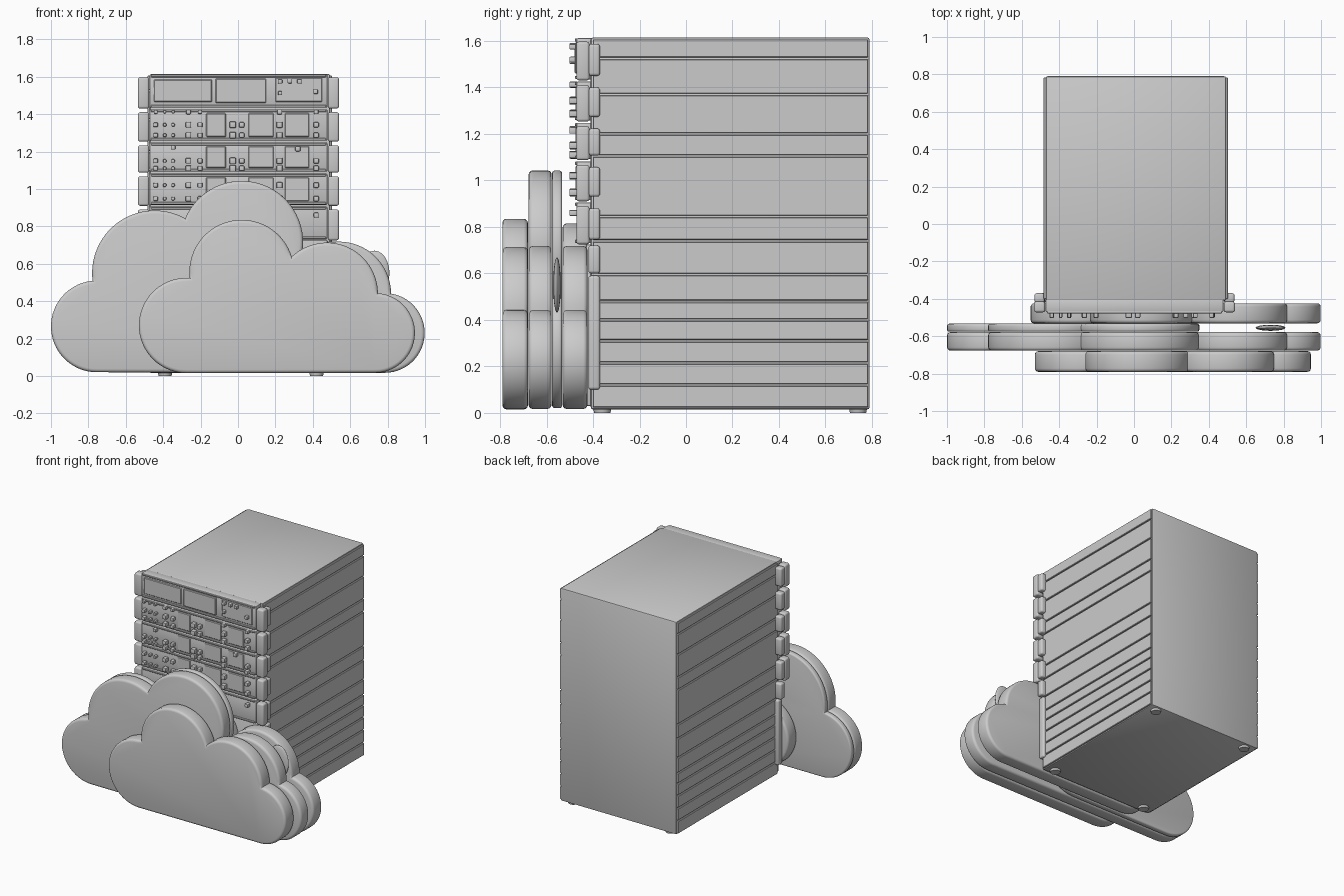
import bpy, bmesh, math
from mathutils import Vector

if "Cube" in bpy.data.objects:
    bpy.data.objects.remove(bpy.data.objects["Cube"])


def finish(bm, name):
    bmesh.ops.recalc_face_normals(bm, faces=bm.faces)
    me = bpy.data.meshes.new(name)
    bm.to_mesh(me)
    bm.free()
    ob = bpy.data.objects.new(name, me)
    bpy.context.collection.objects.link(ob)
    bpy.ops.object.select_all(action='DESELECT')
    ob.select_set(True)
    bpy.context.view_layer.objects.active = ob
    bpy.ops.object.shade_smooth_by_angle(angle=math.radians(35))
    return ob


def boxes(name, spans, bevel=0.006, seg=2):
    """One object holding bevelled boxes, each (x0, x1, y0, y1, z0, z1)."""
    bm = bmesh.new()
    for x0, x1, y0, y1, z0, z1 in spans:
        vs = bmesh.ops.create_cube(bm, size=1)['verts']
        for v in vs:
            v.co = Vector(((x0 + x1) / 2 + v.co.x * (x1 - x0),
                           (y0 + y1) / 2 + v.co.y * (y1 - y0),
                           (z0 + z1) / 2 + v.co.z * (z1 - z0)))
        if bevel:
            edges = list({e for v in vs for e in v.link_edges})
            bmesh.ops.bevel(bm, geom=edges, offset=bevel, segments=seg,
                            profile=0.5, affect='EDGES')
    return finish(bm, name)


def crossing(a, b):
    """Outer crossing point of two neighbouring lobes (x, z, radius)."""
    p, q = Vector(a[:2]), Vector(b[:2])
    d = (q - p).length
    u = (q - p) / d
    t = (d * d + a[2] ** 2 - b[2] ** 2) / (2 * d)
    return p + u * t + Vector((-u.y, u.x)) * math.sqrt(max(0, a[2] ** 2 - t * t))


def cloud(name, lobes, y0, y1, bevel=0.018, steps=28):
    """Flat-bottomed slab outlined by overlapping lobes, listed left to right."""
    joints = [Vector((lobes[0][0], lobes[0][1] - lobes[0][2]))]
    joints += [crossing(a, b) for a, b in zip(lobes, lobes[1:])]
    joints.append(Vector((lobes[-1][0], lobes[-1][1] - lobes[-1][2])))
    pts = []
    for (cx, cz, r), p, q in zip(lobes, joints, joints[1:]):
        a0 = math.atan2(p.y - cz, p.x - cx)
        a1 = math.atan2(q.y - cz, q.x - cx)
        sweep = (a0 - a1) % math.tau
        pts += [(cx + r * math.cos(a0 - sweep * i / steps),
                 cz + r * math.sin(a0 - sweep * i / steps)) for i in range(steps)]
    pts.append(tuple(joints[-1]))
    bm = bmesh.new()
    face = bm.faces.new([bm.verts.new((x, y0, z)) for x, z in pts])
    ext = bmesh.ops.extrude_face_region(bm, geom=[face], use_keep_orig=True)
    for g in ext['geom']:
        if isinstance(g, bmesh.types.BMVert):
            g.co.y = y1
    bmesh.ops.recalc_face_normals(bm, faces=bm.faces)
    # round only the front and back rims
    rims = [e for e in bm.edges if abs(e.verts[0].co.y - e.verts[1].co.y) < 1e-5]
    bmesh.ops.bevel(bm, geom=rims, offset=bevel, segments=3, profile=0.5,
                    affect='EDGES', clamp_overlap=False)
    return finish(bm, name)


# rack cabinet
boxes("cabinet", [(-0.472, 0.492, -0.41, 0.79, 0.015, 1.615)], 0.01)

# side cladding strips separated by grooves
seams = [0.02, 0.12, 0.215, 0.31, 0.40, 0.48, 0.595, 0.74, 0.845,
         1.105, 1.20, 1.37, 1.525, 1.61]
strips = []
for z0, z1 in zip(seams, seams[1:]):
    for x in (-0.474, 0.494):
        strips.append((x - 0.009, x + 0.009, -0.40, 0.783, z0 + 0.004, z1 - 0.004))
boxes("side_strips", strips, 0.003, 1)

# feet under the cabinet corners
bm = bmesh.new()
for x in (-0.39, 0.42):
    for y in (-0.36, 0.74):
        vs = bmesh.ops.create_cone(bm, cap_ends=True, segments=24, radius1=0.035,
                                   radius2=0.04, depth=0.025)['verts']
        bmesh.ops.translate(bm, verts=vs, vec=(x, y, 0.0125))
finish(bm, "feet")

# server units: faceplates, rims and mounting ears
units = [(1.435, 1.612), (1.258, 1.425), (1.092, 1.248), (0.915, 1.082), (0.73, 0.905)]
plates, rims, ears = [], [], []
for z0, z1 in units:
    plates.append((-0.472, 0.478, -0.47, -0.40, z0, z1))
    for z in (z0 + 0.008, z1 - 0.008):
        rims.append((-0.465, 0.47, -0.478, -0.46, z - 0.007, z + 0.007))
    for x0, x1 in ((-0.535, -0.475), (0.48, 0.54)):
        ears.append((x0, x1, -0.472, -0.415, z0 - 0.005, z1 - 0.015))
        ears.append((x0 + 0.003, x1 - 0.003, -0.42, -0.37, z0 + 0.015, z1 - 0.025))
for x0, x1 in ((-0.532, -0.475), (0.48, 0.537)):
    ears.append((x0, x1, -0.42, -0.37, 0.60, 0.72))
boxes("faceplates", plates, 0.006)
boxes("faceplate_rims", rims, 0.003, 1)
boxes("mounting_ears", ears, 0.012, 3)
boxes("lower_side_rails", [(-0.51, -0.47, -0.42, -0.37, 0.10, 0.59),
                           (0.485, 0.522, -0.42, -0.37, 0.10, 0.59)], 0.012, 3)
boxes("lower_front_panel", [(-0.472, 0.478, -0.43, -0.40, 0.03, 0.725)], 0.006)

# raised panels on the upper units
boxes("front_panels", [(-0.45, -0.14, -0.477, -0.46, 1.465, 1.585),
                       (-0.12, 0.15, -0.479, -0.46, 1.46, 1.59),
                       (0.20, 0.45, -0.477, -0.46, 1.465, 1.595)]
      + [(x0, x1, -0.476, -0.46, z0 + 0.02, z1 - 0.02) for z0, z1 in units[1:4]
         for x0, x1 in ((-0.17, -0.065), (0.055, 0.19), (0.25, 0.38))], 0.004, 1)

# indicator buttons
buttons = [(0.225, 1.575, 0.012), (0.277, 1.578, 0.013), (0.328, 1.575, 0.012),
           (0.225, 1.512, 0.011), (0.415, 1.52, 0.012)]
columns = [(-0.44, 0.012), (-0.392, 0.009), (-0.347, 0.009), (-0.265, 0.015),
           (-0.203, 0.013), (-0.028, 0.017), (0.02, 0.014), (0.222, 0.016), (0.418, 0.014)]
for z in (1.343, 1.287, 1.15, 1.11, 1.02, 0.948):
    buttons += [(x, z, r) for x, r in columns]
buttons += [(x, 1.412, r * 0.85) for x, r in columns if abs(x) > 0.1]
buttons += [(-0.347, 1.222, 0.012), (0.32, 1.215, 0.014), (0.418, 0.86, 0.013)]
boxes("buttons", [(x - r, x + r, -0.502, -0.465, z - r, z + r) for x, z, r in buttons],
      0.005, 2)

# clouds: front, tall left, middle right and back
right_lobes = [(0.54, 0.44, 0.278), (0.785, 0.23, 0.213)]
cloud("front_cloud", [(-0.275, 0.27, 0.255), (0.02, 0.555, 0.28),
                      (0.475, 0.44, 0.273), (0.733, 0.23, 0.213)], -0.79, -0.68)
tall = [(-0.755, 0.265, 0.245), (-0.445, 0.55, 0.335), (0.02, 0.715, 0.328)]
cloud("tall_cloud_front", tall + right_lobes, -0.677, -0.578)
cloud("tall_cloud_back", tall + [(0.08, 0.29, 0.27)], -0.576, -0.533, 0.012)
cloud("back_cloud", [(-0.30, 0.27, 0.253), (0.04, 0.54, 0.275)] + right_lobes,
      -0.531, -0.424)

# small spacer between the right-hand clouds
bm = bmesh.new()
vs = bmesh.ops.create_uvsphere(bm, u_segments=24, v_segments=12, radius=1)['verts']
bmesh.ops.scale(bm, vec=(0.08, 0.016, 0.12), verts=vs)
bmesh.ops.translate(bm, vec=(0.73, -0.555, 0.55), verts=vs)
finish(bm, "cloud_spacer")
